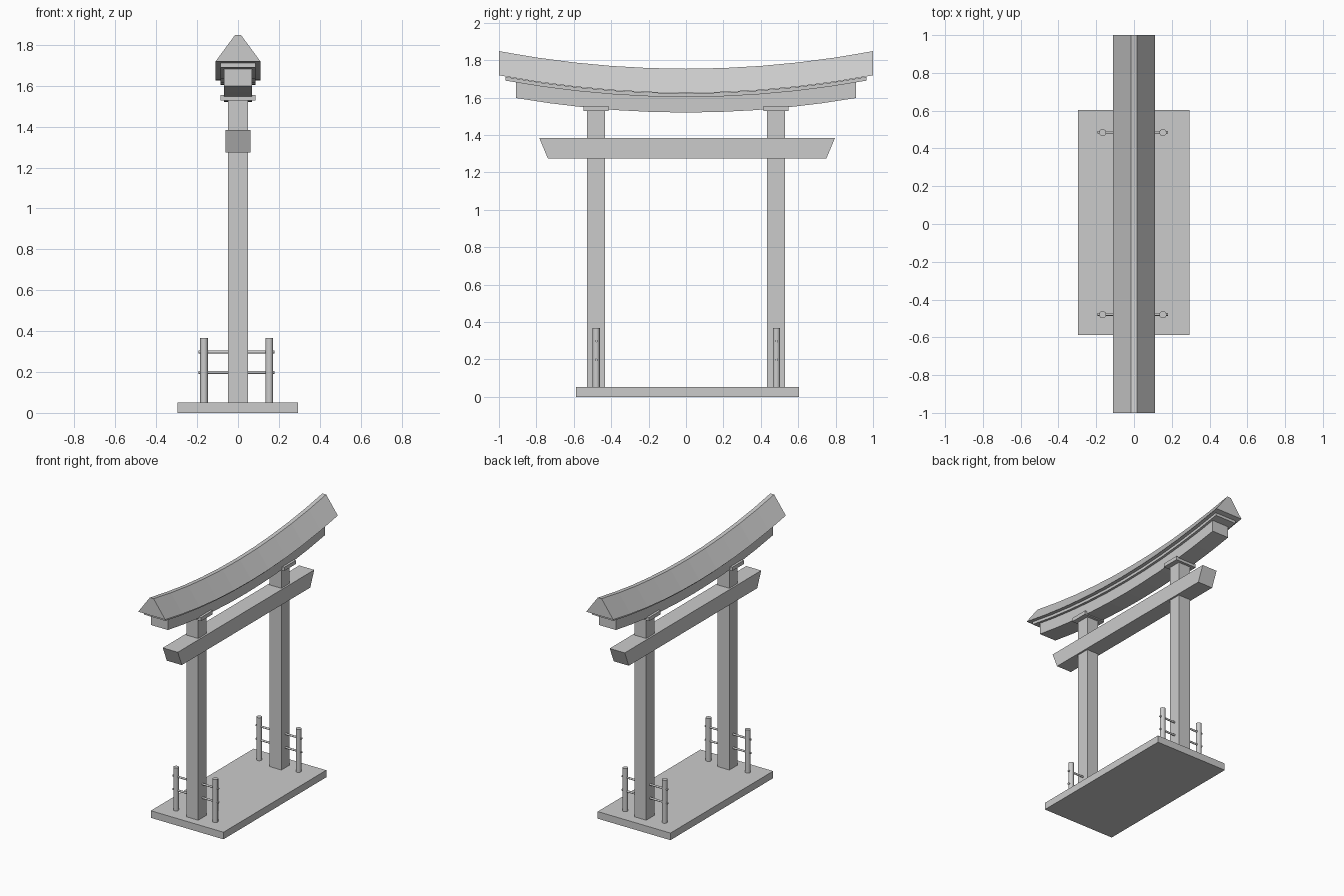
import bpy, math

if "Cube" in bpy.data.objects:
    bpy.data.objects.remove(bpy.data.objects["Cube"])


def mesh_object(name, verts, faces):
    me = bpy.data.meshes.new(name)
    me.from_pydata(verts, [], faces)
    me.update()
    ob = bpy.data.objects.new(name, me)
    bpy.context.collection.objects.link(ob)
    return ob


def loft(name, rings):
    """Skin a list of equal closed cross-sections running along +y, capped at both ends."""
    n = len(rings[0])
    verts = [v for r in rings for v in r]
    faces = [(i * n + j, i * n + (j + 1) % n, (i + 1) * n + (j + 1) % n, (i + 1) * n + j)
             for i in range(len(rings) - 1) for j in range(n)]
    last = (len(rings) - 1) * n
    faces += [tuple(reversed(range(n))), tuple(range(last, last + n))]
    # sections are clockwise seen from -y, so side faces point outward
    return mesh_object(name, verts, [tuple(reversed(f)) for f in faces])


def box(name, x0, x1, y0, y1, z0, z1, flare=0.0):
    """Box whose y ends may flare outward toward the top."""
    def ring(lo, hi):
        return [(x0, lo, z0), (x0, hi, z1), (x1, hi, z1), (x1, lo, z0)]
    return loft(name, [ring(y0, y0 - flare), ring(y1, y1 + flare)])


def cylinder(name, r, length, loc, rot=(0, 0, 0)):
    bpy.ops.mesh.primitive_cylinder_add(vertices=16, radius=r, depth=length, location=loc, rotation=rot)
    bpy.context.object.name = name
    bpy.ops.object.shade_smooth_by_angle()


def rise(y):
    return 0.094 * y * y


def curved_beam(name, profile, half, segments=10):
    """Sweep an (x, z) profile along y, following the upward curve."""
    ys = [half * (2 * i / segments - 1) for i in range(segments + 1)]
    loft(name, [[(x, y, z + rise(y)) for x, z in profile] for y in ys])


# base slab
box("base", -0.296, 0.294, -0.588, 0.603, 0, 0.052)

# tie beam with slanted ends
box("tie_beam", -0.061, 0.061, -0.738, 0.75, 1.273, 1.385, 0.047)

# curved lintel, thin middle layer and peaked roof beam
curved_beam("lintel", [(-0.068, 1.52), (-0.068, 1.605), (0.068, 1.605), (0.068, 1.52)], 0.91)
curved_beam("middle_layer", [(-0.086, 1.603), (-0.086, 1.623), (0.086, 1.623), (0.086, 1.603)], 0.965)
curved_beam("roof_beam", [(-0.11, 1.625), (-0.015, 1.754), (0.015, 1.754), (0.11, 1.625)], 1.0)

# pillars, capitals and the small railings beside them
for side, s in (("left", -1), ("right", 1)):
    y = s * 0.482
    box("pillar_" + side, -0.048, 0.048, y - 0.048, y + 0.048, 0.05, 1.53)
    box("capital_" + side, -0.085, 0.085, y - 0.067, y + 0.067, 1.529, 1.556)
    for x in (-0.166, 0.153):
        cylinder("rail_post_" + side, 0.019, 0.317, (x, y + 0.002, 0.2085))
    for z in (0.198, 0.298):
        cylinder("rail_" + side, 0.007, 0.372, (-0.007, y + 0.003, z), (0, math.pi / 2, 0))
